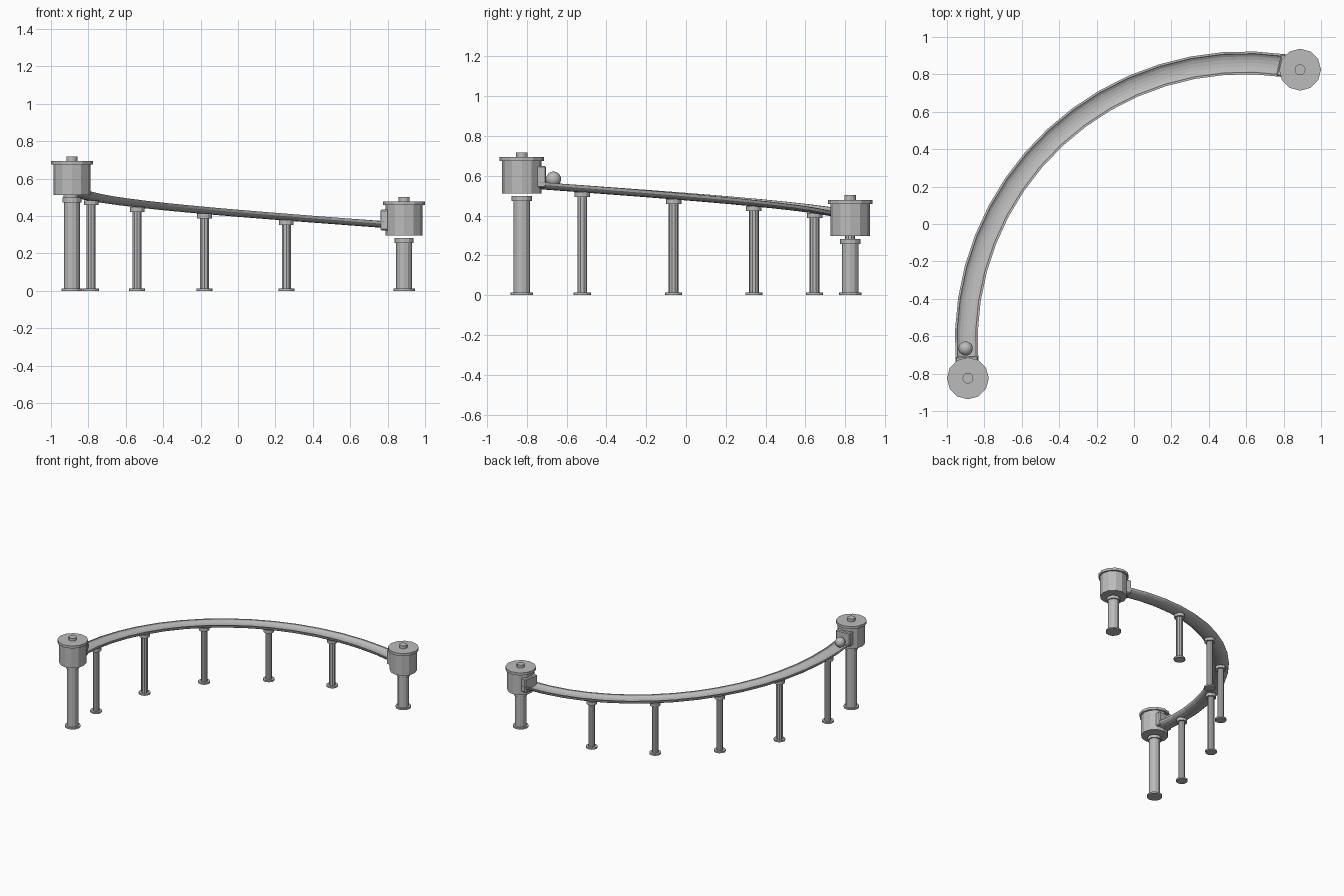
import bpy, bmesh, math
from mathutils import Vector

if "Cube" in bpy.data.objects:
    bpy.data.objects.remove(bpy.data.objects["Cube"])

grey = bpy.data.materials.new("plain_grey")
grey.diffuse_color = (0.5, 0.5, 0.5, 1)
grey.use_nodes = True
grey.node_tree.nodes["Principled BSDF"].inputs["Base Color"].default_value = grey.diffuse_color

CX, CY, R = 0.593, -0.628, 1.49        # centre and radius of the curved run
A0, A1 = 184.2, 81.6                   # start and end angle in degrees


def on_arc(deg, off=0.0):
    a = math.radians(deg)
    return Vector((CX + (R + off) * math.cos(a), CY + (R + off) * math.sin(a), 0))


def track_z(deg):                      # underside height, falling evenly
    return 0.531 - 0.00193 * (183.5 - deg)


def finish(name, bm):
    bmesh.ops.recalc_face_normals(bm, faces=bm.faces)
    me = bpy.data.meshes.new(name)
    bm.to_mesh(me)
    bm.free()
    me.materials.append(grey)
    ob = bpy.data.objects.new(name, me)
    bpy.context.collection.objects.link(ob)
    return ob


def disc(name, x, y, z0, z1, r, sides=12):
    bm = bmesh.new()
    bmesh.ops.create_cone(bm, cap_ends=True, segments=sides, radius1=r, radius2=r, depth=z1 - z0)
    ob = finish(name, bm)
    ob.location = (x, y, (z0 + z1) / 2)
    return ob


def post(name, x, y, top, r, foot_r, cap_r, sides=10):
    disc(name + "_foot", x, y, 0, 0.012, foot_r, 12)
    disc(name + "_shaft", x, y, 0.006, top - 0.01, r, sides)
    disc(name + "_cap", x, y, top - 0.025, top, cap_r, 12)


# Trough: shallow U-shaped profile swept along the falling arc
prof = []
for i in range(9):                     # rounded underside
    t = math.pi * i / 8
    prof.append((-0.061 * math.cos(t), 0.036 - 0.036 * math.sin(t)))
for i in range(9):                     # hollow channel
    t = math.pi * i / 8
    prof.append((0.050 * math.cos(t), 0.036 - 0.021 * math.sin(t)))
bm = bmesh.new()
rings, N = [], 16
for k in range(N + 1):
    d = A0 + (A1 - A0) * k / N
    rings.append([bm.verts.new(on_arc(d, u) + Vector((0, 0, track_z(d) + v))) for u, v in prof])
n = len(prof)
for a, b in zip(rings, rings[1:]):
    for i in range(n):
        j = (i + 1) % n
        bm.faces.new((a[i], a[j], b[j], b[i]))
bm.faces.new(rings[0])
bm.faces.new(rings[-1])
finish("curved_trough", bm)

# Slim supports under the trough
for i in range(5):
    d = 175.9 - 18.23 * i
    p = on_arc(d)
    post("support_%d" % (i + 1), p.x, p.y, track_z(d) + 0.002, 0.025, 0.043, 0.039)

# End towers: pedestal, drum, lid, knob and doorway plate
for name, x, y, z, end in (("high_tower", -0.888, -0.825, 0.512, A0 - 1),
                           ("low_tower", 0.888, 0.825, 0.296, A1 + 1)):
    post(name + "_pedestal", x, y, z - 0.014, 0.042, 0.057, 0.051, 12)
    disc(name + "_drum", x, y, z, z + 0.168, 0.099)
    disc(name + "_lid", x, y, z + 0.163, z + 0.183, 0.112)
    disc(name + "_knob", x, y, z + 0.18, z + 0.206, 0.029)
    p = on_arc(end)
    way = Vector((p.x - x, p.y - y, 0)).normalized()
    bm = bmesh.new()
    bmesh.ops.create_cube(bm, size=1)
    bmesh.ops.scale(bm, vec=(0.05, 0.12, 0.11), verts=bm.verts)
    bmesh.ops.bevel(bm, geom=bm.edges[:], offset=0.006, segments=1, affect='EDGES')
    gate = finish(name + "_doorway", bm)
    gate.location = Vector((x, y, z + 0.083)) + way * 0.093
    gate.rotation_euler.z = math.atan2(way.y, way.x)

# Ball resting at the top of the run
bm = bmesh.new()
bmesh.ops.create_uvsphere(bm, u_segments=20, v_segments=12, radius=0.038)
for f in bm.faces:
    f.smooth = True
ball = finish("ball", bm)
ball.location = (-0.90, -0.666, 0.583)
